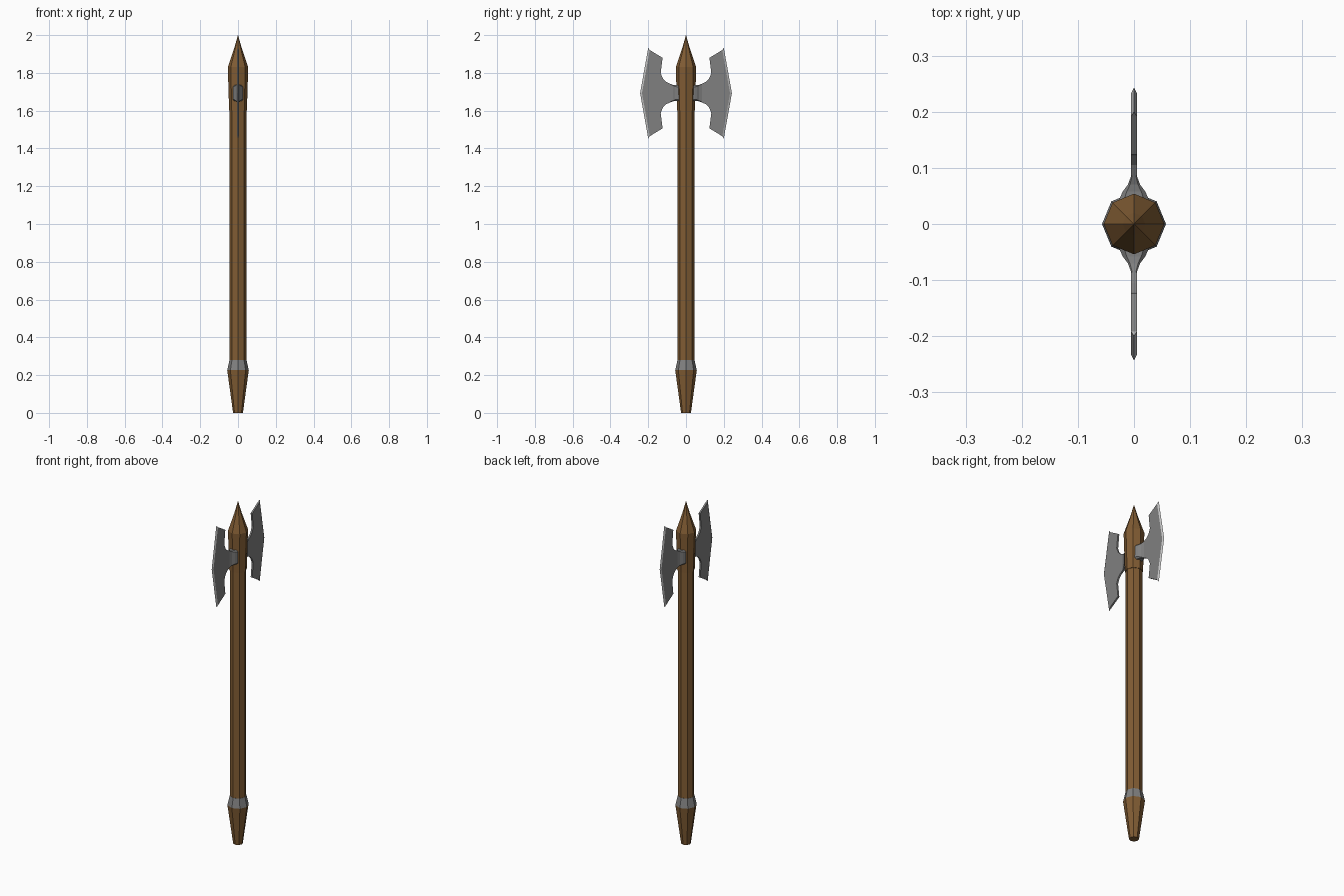
import bpy, bmesh, math
from mathutils import Vector

cube = bpy.data.objects.get("Cube")
if cube:
    bpy.data.objects.remove(cube, do_unlink=True)


def material(name, rgb):
    m = bpy.data.materials.new(name)
    m.use_nodes = True
    m.diffuse_color = (*rgb, 1)
    m.node_tree.nodes["Principled BSDF"].inputs["Base Color"].default_value = (*rgb, 1)
    return m


wood = material("brown wood", (0.22, 0.108, 0.034))
steel = material("grey steel", (0.216, 0.216, 0.216))
honed = material("pale honed edge", (0.55, 0.55, 0.55))


def finish(name, bm, *mats):
    bmesh.ops.remove_doubles(bm, verts=bm.verts, dist=1e-5)
    bmesh.ops.recalc_face_normals(bm, faces=bm.faces)
    mesh = bpy.data.meshes.new(name)
    bm.to_mesh(mesh)
    bm.free()
    for m in mats:
        mesh.materials.append(m)
    ob = bpy.data.objects.new(name, mesh)
    bpy.context.collection.objects.link(ob)
    return ob


def loft(bm, rings):
    """Skin a list of equal point rings and cap both ends."""
    rows = [[bm.verts.new(p) for p in ring] for ring in rings]
    n = len(rows[0])
    for a, b in zip(rows, rows[1:]):
        for i in range(n):
            j = (i + 1) % n
            bm.faces.new((a[i], a[j], b[j], b[i]))
    bm.faces.new(rows[0])
    bm.faces.new(rows[-1])


def turned(name, profile, mat, sides=8):
    """Eight-sided turned part from (radius, height) pairs."""
    angles = [math.tau * i / sides for i in range(sides)]
    bm = bmesh.new()
    loft(bm, [[(r * math.cos(a), r * math.sin(a), z) for a in angles] for r, z in profile])
    return finish(name, bm, mat)


# Handle parts
turned("pommel", [(0.026, 0), (0.057, 0.226)], wood)
turned("pommel_ring", [(0.057, 0.226), (0.045, 0.28)], steel)
turned("shaft", [(0.044, 0.27), (0.044, 1.62)], wood)
turned("spear_head", [(0.047, 1.6), (0.054, 1.83), (0.02, 1.93), (0.0004, 2.0)], wood)

# Axe blades, described outward from the handle
MID, THICK = 1.693, 0.005
NECK = [(0.03, 0.046, 0.028), (0.045, 0.042, 0.026), (0.058, 0.042, 0.02),
        (0.07, 0.044, 0.011), (0.086, 0.05, THICK)]
INNER = [(0.086, 0.05), (0.105, 0.059), (0.122, 0.076), (0.134, 0.105), (0.124, 0.187)]
EDGE_IN = [(0.192, 0.228), (0.233, 0)]
EDGE_OUT = [(0.2, 0.24), (0.243, 0)]


def blade(name, side):
    bm = bmesh.new()

    def pt(x, y, dz):
        return Vector((x, side * y, MID + dz))

    # Flared neck with chamfered corners
    rings = []
    for y, h, w in NECK:
        c = 0.35 * w
        quarter = [(w, h - c), (w - c, h)]
        half = quarter + [(-x, z) for x, z in reversed(quarter)]
        rings.append([pt(x, y, z) for x, z in half + [(-x, -z) for x, z in half]])
    loft(bm, rings)

    # Flat plate
    upper = INNER + EDGE_IN
    outline = upper + [(y, -z) for y, z in reversed(upper[:-1])]
    loft(bm, [[pt(x, y, z) for y, z in outline] for x in (-THICK, THICK)])

    # Honed bevel along the outer edge
    for f in bm.faces:
        f.material_index = 0
    mirror = lambda pts: pts + [(y, -z) for y, z in reversed(pts[:-1])]
    inner, outer = mirror(EDGE_IN), mirror(EDGE_OUT)
    sections = [[pt(-THICK, *i), pt(0, *o), pt(THICK, *i)] for i, o in zip(inner, outer)]
    for a, b in zip(sections, sections[1:]):
        for k in range(2):
            f = bm.faces.new([bm.verts.new(p) for p in (a[k], a[k + 1], b[k + 1], b[k])])
            f.material_index = 1
    for s in (sections[0], sections[-1]):
        f = bm.faces.new([bm.verts.new(p) for p in s])
        f.material_index = 1
    # Drop the hidden plate wall behind the bevel
    hidden = [f for f in bm.faces if f.material_index == 0
              and abs(f.normal.x) < 0.1 and abs(f.calc_center_median().y) > 0.2]
    bmesh.ops.delete(bm, geom=hidden, context="FACES_ONLY")
    return finish(name, bm, steel, honed)


blade("front_blade", -1)
blade("back_blade", 1)
